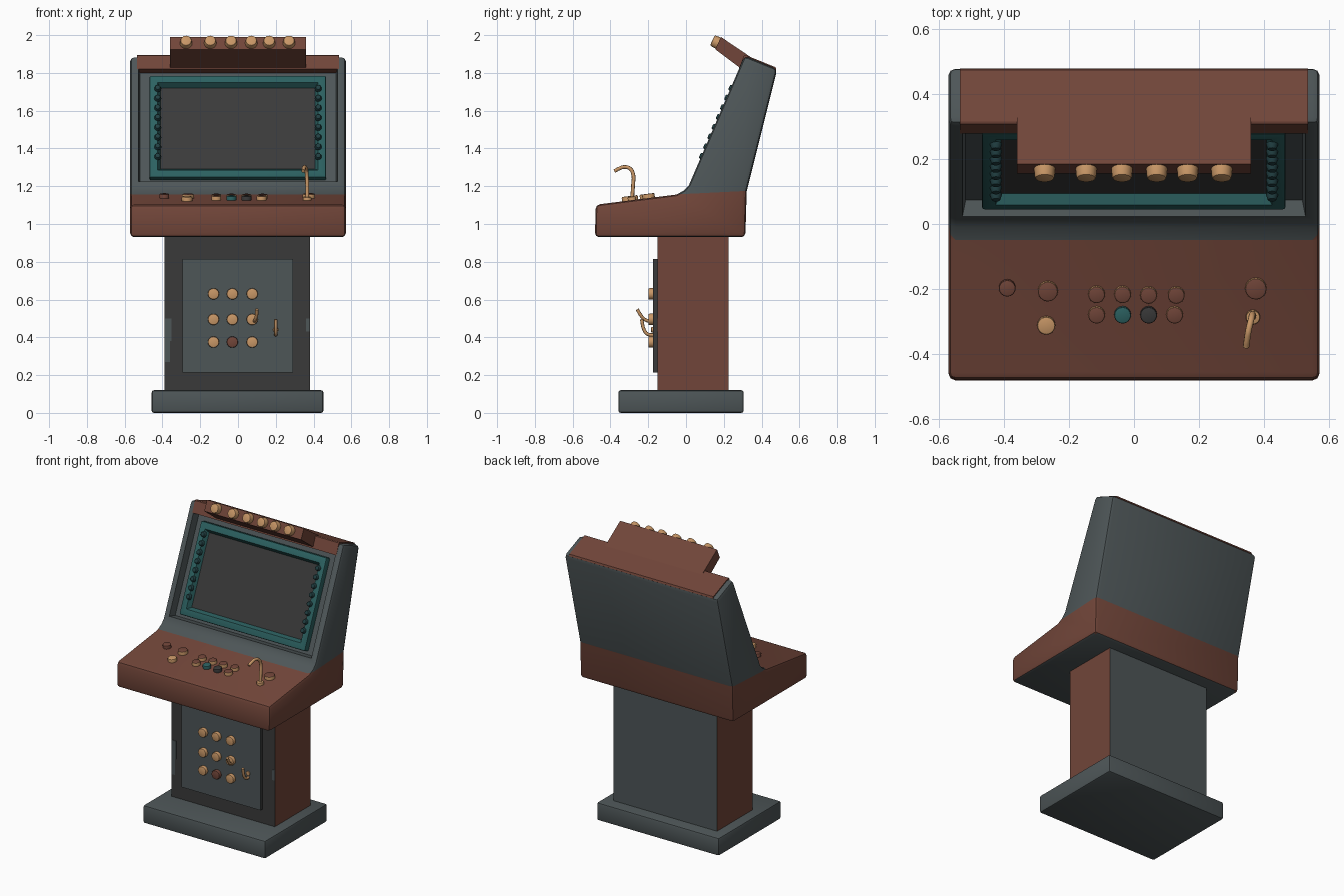
import bpy, bmesh, math
from mathutils import Vector, Matrix

if "Cube" in bpy.data.objects:
    bpy.data.objects.remove(bpy.data.objects["Cube"])


def material(name, rgb):
    m = bpy.data.materials.new(name)
    m.diffuse_color = (*rgb, 1)
    m.use_nodes = True
    m.node_tree.nodes["Principled BSDF"].inputs["Base Color"].default_value = m.diffuse_color
    return m


BROWN = material("brown_red", (0.165, 0.06, 0.041))
GRAY = material("slate_gray", (0.075, 0.092, 0.096))
DARK = material("charcoal", (0.042, 0.042, 0.042))
TEAL = material("teal", (0.025, 0.12, 0.12))
BOLT = material("dark_teal", (0.015, 0.05, 0.055))
TAN = material("tan", (0.58, 0.31, 0.135))


def finish(name, bm, mats, rule=None):
    if rule:
        for f in bm.faces:
            f.material_index = rule(f)
    me = bpy.data.meshes.new(name)
    bm.to_mesh(me)
    bm.free()
    for m in mats:
        me.materials.append(m)
    ob = bpy.data.objects.new(name, me)
    bpy.context.collection.objects.link(ob)
    bpy.ops.object.select_all(action='DESELECT')
    ob.select_set(True)
    bpy.context.view_layer.objects.active = ob
    bpy.ops.object.shade_smooth_by_angle(angle=math.radians(32))
    return ob


def bevel_sharp(bm, width, segments=2, angle=35):
    edges = [e for e in bm.edges if e.calc_face_angle(0) > math.radians(angle)]
    bmesh.ops.bevel(bm, geom=edges, offset=width, segments=segments, profile=0.5, affect='EDGES')


def prism(profile, x0, x1, bevel=0.0):
    """Extrude a (y, z) side profile along x."""
    bm = bmesh.new()
    face = bm.faces.new([bm.verts.new((x0, y, z)) for y, z in profile])
    ext = bmesh.ops.extrude_face_region(bm, geom=[face])
    bmesh.ops.translate(bm, vec=(x1 - x0, 0, 0),
                        verts=[v for v in ext["geom"] if isinstance(v, bmesh.types.BMVert)])
    bmesh.ops.recalc_face_normals(bm, faces=bm.faces)
    if bevel:
        bevel_sharp(bm, bevel)
    return bm


def box(x0, x1, y0, y1, z0, z1, bevel=0.0):
    return prism([(y0, z0), (y1, z0), (y1, z1), (y0, z1)], x0, x1, bevel)


def disc(name, loc, axis, r, h, side, top=None, taper=1.0):
    """Short round button standing on loc along axis; top may differ in colour."""
    bm = bmesh.new()
    bmesh.ops.create_cone(bm, cap_ends=True, segments=16, radius1=r, radius2=r * taper, depth=h)
    rim = [e for e in bm.edges if all(v.co.z > 0 for v in e.verts)]
    bmesh.ops.bevel(bm, geom=rim, offset=min(r, h) * 0.2, segments=2, profile=0.5, affect='EDGES')
    for f in bm.faces:
        f.material_index = 1 if f.normal.z > 0.5 else 0
    axis = Vector(axis).normalized()
    rot = axis.to_track_quat('Z', 'Y').to_matrix().to_4x4()
    bm.transform(Matrix.Translation(Vector(loc) + axis * h / 2) @ rot)
    return finish(name, bm, [side, top or side])


def tube(name, pts, r):
    cu = bpy.data.curves.new(name, 'CURVE')
    cu.dimensions = '3D'
    cu.bevel_depth, cu.bevel_resolution, cu.resolution_u = r, 2, 6
    cu.use_fill_caps = True
    sp = cu.splines.new('BEZIER')
    sp.bezier_points.add(len(pts) - 1)
    for p, co in zip(sp.bezier_points, pts):
        p.co = co
        p.handle_left_type = p.handle_right_type = 'AUTO'
    cu.materials.append(TAN)
    ob = bpy.data.objects.new(name, cu)
    bpy.context.collection.objects.link(ob)
    bpy.ops.object.select_all(action='DESELECT')
    ob.select_set(True)
    bpy.context.view_layer.objects.active = ob
    bpy.ops.object.convert(target='MESH')


# Foot, pedestal and door
finish("base", box(-0.457, 0.452, -0.358, 0.305, 0, 0.12, 0.012), [GRAY])
finish("pedestal", box(-0.388, 0.38, -0.152, 0.225, 0.11, 0.95), [DARK, BROWN, GRAY],
       lambda f: 1 if abs(f.normal.x) > 0.5 else 2 if f.normal.y > 0.5 else 0)
finish("door", box(-0.295, 0.29, -0.176, -0.14, 0.215, 0.815), [DARK, GRAY],
       lambda f: 1 if f.normal.y < -0.5 else 0)
for z in (0.63, 0.495, 0.375):
    for x in (-0.13, -0.03, 0.075):
        mat = BROWN if (x, z) == (-0.03, 0.375) else TAN
        disc("door_button", (x, -0.172, z), (0, -1, 0), 0.03, 0.027, mat)
tube("door_upper_hook", [(0.085, -0.17, 0.485), (0.09, -0.215, 0.492), (0.098, -0.238, 0.515),
                         (0.1, -0.258, 0.548)], 0.009)
tube("door_lower_hook", [(0.2, -0.17, 0.412), (0.2, -0.205, 0.418), (0.2, -0.222, 0.44),
                         (0.2, -0.235, 0.495)], 0.009)
disc("door_hook_plate", (0.2, -0.174, 0.44), (0, -1, 0), 0.014, 0.01, TAN)

# Cabinet body: console and screen housing in one profile, with a recessed front
bm = prism([(-0.482, 0.93), (-0.478, 1.102), (-0.05, 1.156), (-0.01, 1.178), (0.015, 1.205),
            (0.31, 1.89), (0.483, 1.82), (0.321, 1.172), (0.314, 0.93)], -0.571, 0.571, 0.022)
split_co, split_no = Vector((0, -0.045, 1.157)), Vector((0, -0.05, 1))
bmesh.ops.bisect_plane(bm, geom=bm.verts[:] + bm.edges[:] + bm.faces[:],
                       plane_co=split_co, plane_no=split_no)
slope = Vector((0, -0.918, 0.397))
front = max(bm.faces, key=lambda f: f.calc_area() if f.normal.dot(slope) > 0.98 else 0)
bmesh.ops.inset_individual(bm, faces=[front], thickness=0.03)
bmesh.ops.inset_individual(bm, faces=[front], thickness=0.014, depth=-0.05)
finish("cabinet_body", bm, [BROWN, GRAY],
       lambda f: 1 if f.normal.z < -0.9 or (f.calc_center_median() - split_co).dot(split_no) > 0 else 0)
finish("top_cap", prism([(0.279, 1.82), (0.307, 1.892), (0.316, 1.894), (0.474, 1.83),
                         (0.478, 1.818), (0.45, 1.80), (0.32, 1.80)], -0.535, 0.535), [BROWN])

# Light box with lamps
finish("light_box", prism([(0.37, 1.862), (0.345, 1.882), (0.185, 1.99), (0.155, 1.925),
                           (0.292, 1.822), (0.36, 1.825)], -0.36, 0.36), [BROWN])
for x in (-0.275, -0.147, -0.037, 0.07, 0.165, 0.27):
    disc("lamp", (x, 0.172, 1.957), (0, -0.91, 0.42), 0.033, 0.036, TAN, taper=0.9)

# Screen frame, built flat and then laid on the sloped front
tilt = Matrix(((1, 0, 0, 0), (0, 0.397, -0.918, 0.015), (0, 0.918, 0.397, 1.205), (0, 0, 0, 1)))
bm = box(-0.468, 0.466, 0.05, 0.637, -0.055, -0.008, 0.008)
face = max(bm.faces, key=lambda f: f.calc_area() if f.normal.z > 0.9 else 0)
bmesh.ops.inset_individual(bm, faces=[face], thickness=0.048)
bmesh.ops.inset_individual(bm, faces=[face], thickness=0.024, depth=-0.03)
for f in bm.faces:
    f.material_index = 1 if f == face else 0
bm.transform(tilt)
finish("screen_frame", bm, [TEAL, DARK])
for sx in (-1, 1):
    for i in range(8):
        v = (1.36 + i * 0.0515 - 1.205) / 0.918
        disc("frame_bolt", tilt @ Vector((sx * 0.425, v, -0.01)), slope, 0.019, 0.02, BOLT, taper=0.7)


# Console buttons
def deck(x, y):
    return (x, y, 1.156 + (y + 0.05) * 0.126 - 0.004)


up = (0, -0.125, 0.992)
for x, y, r, side, top in [
        (-0.39, -0.195, 0.026, BROWN, BROWN), (-0.265, -0.205, 0.031, TAN, BROWN),
        (0.375, -0.197, 0.033, TAN, BROWN), (-0.27, -0.31, 0.028, TAN, TAN),
        (-0.115, -0.215, 0.026, TAN, BROWN), (-0.035, -0.215, 0.026, TAN, BROWN),
        (0.045, -0.217, 0.026, TAN, BROWN), (0.13, -0.217, 0.026, TAN, BROWN),
        (-0.115, -0.278, 0.026, TAN, BROWN), (-0.035, -0.278, 0.026, TEAL, TEAL),
        (0.045, -0.278, 0.026, DARK, DARK), (0.125, -0.278, 0.026, TAN, BROWN)]:
    disc("console_button", deck(x, y), up, r, 0.027, side, top)

# Bent joystick
disc("joystick_base", deck(0.366, -0.285), up, 0.022, 0.022, TAN)
tube("joystick", [(0.366, -0.285, 1.14), (0.366, -0.28, 1.21), (0.364, -0.279, 1.26), (0.36, -0.295, 1.292),
                  (0.353, -0.325, 1.302), (0.348, -0.355, 1.293), (0.345, -0.378, 1.28)], 0.01)

# Worn patches on the pedestal edges
for x0, x1, z0, z1 in [(-0.386, -0.36, 0.27, 0.38), (-0.386, -0.352, 0.38, 0.5), (0.36, 0.378, 0.43, 0.5)]:
    finish("worn_patch", box(x0, x1, -0.154, -0.15, z0, z1), [GRAY])
